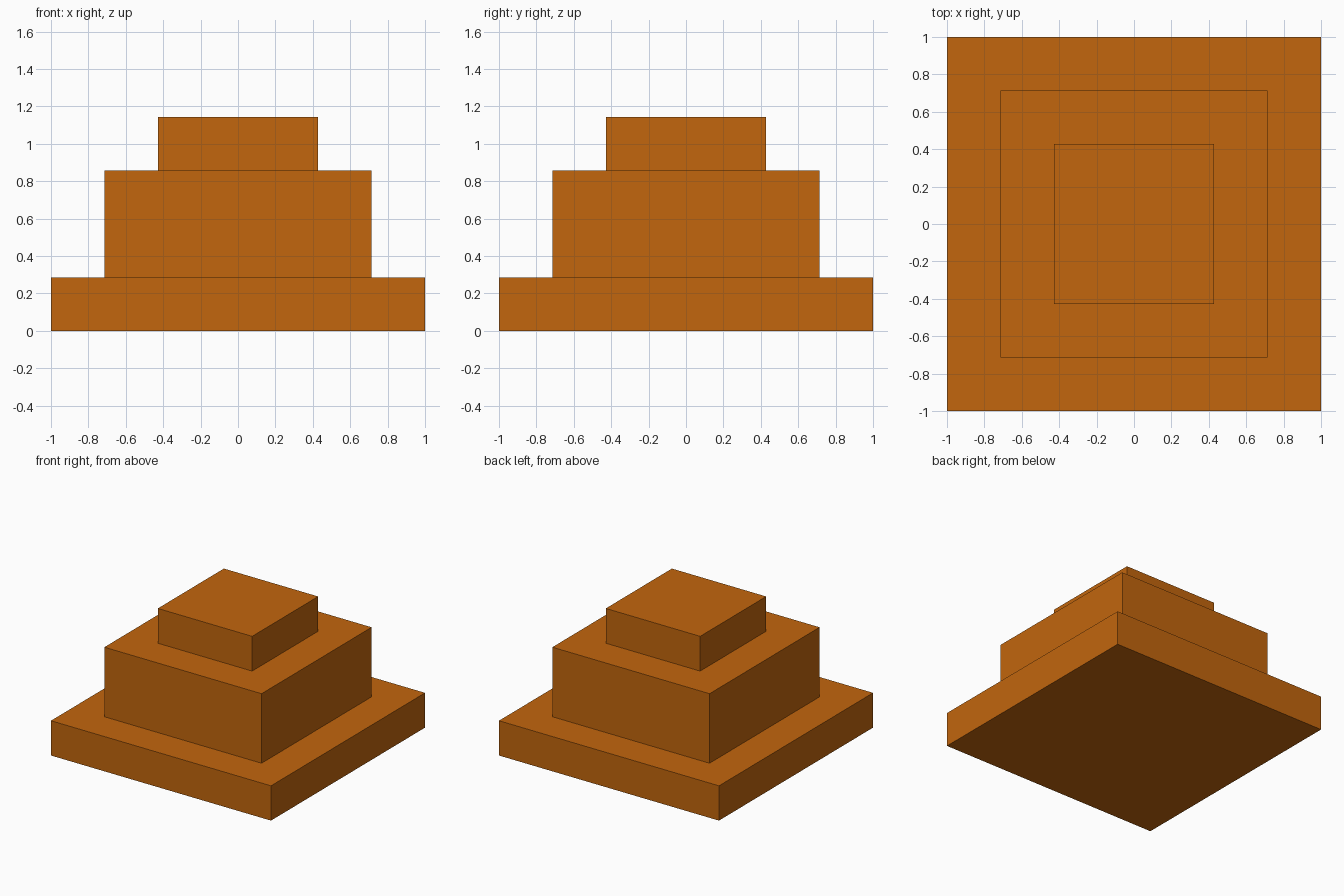
import bpy

if "Cube" in bpy.data.objects:
    bpy.data.objects.remove(bpy.data.objects["Cube"])

U = 2 / 7  # height of one step

orange = bpy.data.materials.new("burnt_orange")
orange.diffuse_color = (0.54, 0.132, 0.004, 1)
orange.use_nodes = True
orange.node_tree.nodes["Principled BSDF"].inputs["Base Color"].default_value = orange.diffuse_color


def block(name, width, bottom, height):
    """Square block standing at the given height."""
    bpy.ops.mesh.primitive_cube_add(size=1, location=(0, 0, bottom + height / 2))
    ob = bpy.context.object
    ob.name = name
    ob.scale = (width, width, height)
    bpy.ops.object.transform_apply(location=False, rotation=False, scale=True)
    ob.data.materials.append(orange)


# Three stacked square tiers
block("base_tier", 7 * U, 0, U)
block("middle_tier", 5 * U, U, 2 * U)
block("top_tier", 3 * U, 3 * U, U)
